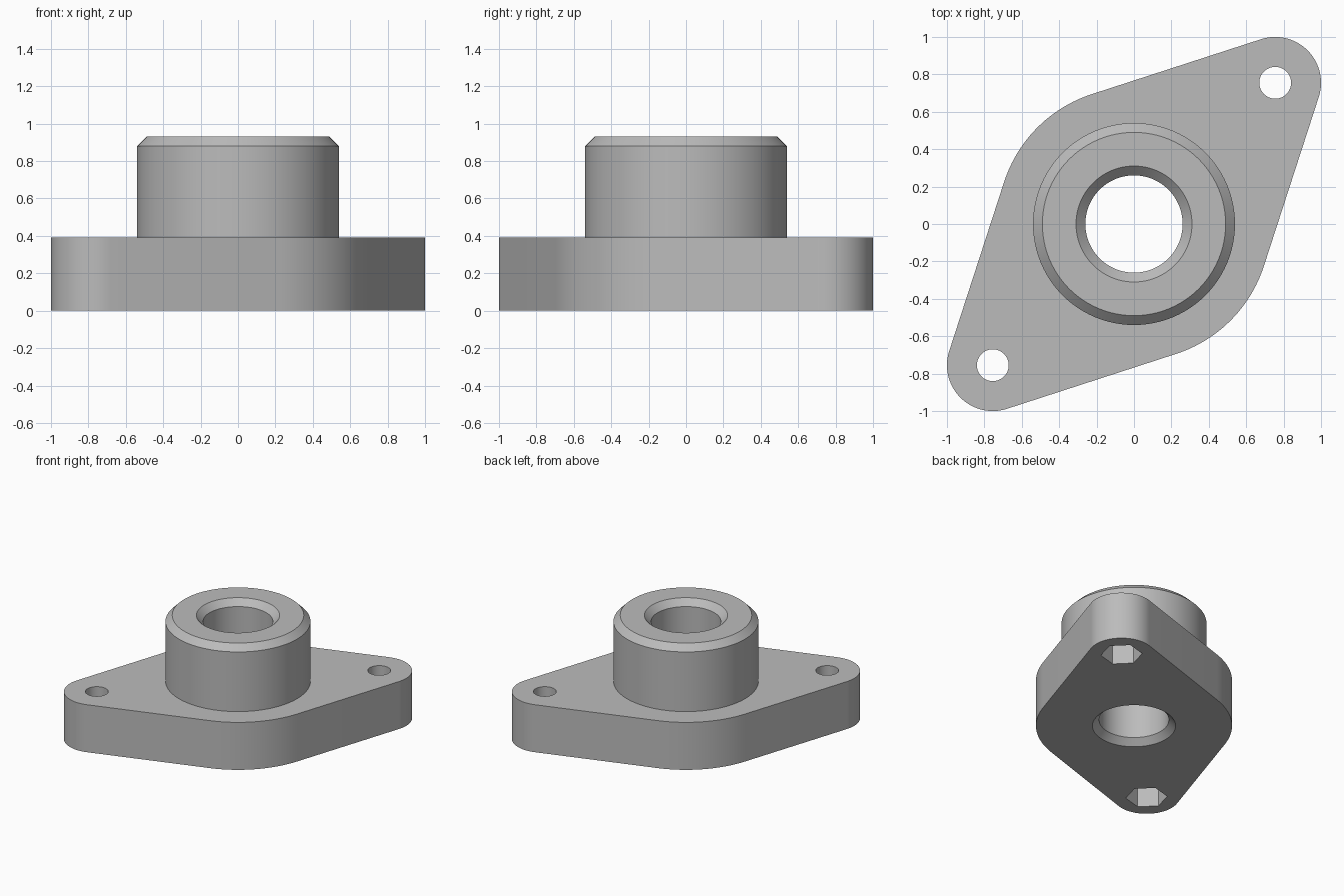
import bpy, bmesh
from math import pi, cos, sin, asin, radians, hypot

cube = bpy.data.objects.get("Cube")
if cube:
    bpy.data.objects.remove(cube, do_unlink=True)

FLANGE_H, TOP, CHAMFER = 0.39, 0.93, 0.05
HUB_R, BORE_R = 0.54, 0.26
MID_R, END_R, END = 0.73, 0.245, 0.755
HOLE_R, NUT_R, NUT_DEPTH = 0.085, 0.155, 0.2
SEGS = 96

grey = bpy.data.materials.new("light grey")
grey.use_nodes = True
grey.diffuse_color = (0.5, 0.5, 0.5, 1)
grey.node_tree.nodes["Principled BSDF"].inputs["Base Color"].default_value = grey.diffuse_color


def arc(x, y, r, start, end, n):
    return [(x + r * cos(start + (end - start) * i / n),
             y + r * sin(start + (end - start) * i / n)) for i in range(n + 1)]


def loft(name, rings):
    """Closed solid through matching rings of (points, z)."""
    bm = bmesh.new()
    loops = [[bm.verts.new((x, y, z)) for x, y in pts] for pts, z in rings]
    n = len(loops[0])
    for low, high in zip(loops, loops[1:]):
        for i in range(n):
            j = (i + 1) % n
            bm.faces.new((low[i], low[j], high[j], high[i]))
    bm.faces.new(loops[0][::-1])
    bm.faces.new(loops[-1])
    mesh = bpy.data.meshes.new(name)
    bm.to_mesh(mesh)
    bm.free()
    obj = bpy.data.objects.new(name, mesh)
    bpy.context.collection.objects.link(obj)
    mesh.materials.append(grey)
    return obj


def round_solid(name, profile, x=0, y=0, segs=SEGS, turn=0):
    """Round or polygonal solid from a (radius, z) profile."""
    return loft(name, [(arc(x, y, r, turn, turn + 2 * pi, segs)[:-1], z)
                       for r, z in profile])


def combine(target, tool, operation):
    mod = target.modifiers.new(tool.name, "BOOLEAN")
    mod.operation, mod.object, mod.solver = operation, tool, "EXACT"
    bpy.context.view_layer.objects.active = target
    bpy.ops.object.modifier_apply(modifier=mod.name)
    bpy.data.objects.remove(tool, do_unlink=True)


# Flange outline: two lug arcs joined by tangents to the wide middle arcs
lean = asin((MID_R - END_R) / hypot(END, END))
lug = pi / 2 - lean
outline = []
for side, axis in ((1, radians(45)), (-1, radians(225))):
    outline += arc(side * END, side * END, END_R, axis - lug, axis + lug, 32)
    outline += arc(0, 0, MID_R, axis + lug, axis + pi - lug, 24)
body = loft("flange_with_hub", [(outline, 0), (outline, FLANGE_H)])

# Hub with chamfered rim, sunk into the flange
hub = round_solid("hub", [(HUB_R, FLANGE_H / 2), (HUB_R, TOP - CHAMFER),
                          (HUB_R - CHAMFER, TOP)])
combine(body, hub, "UNION")

# Central bore, chamfered at both ends
wide = BORE_R + CHAMFER
bore = round_solid("bore", [(wide, -0.1), (wide, 0), (BORE_R, CHAMFER),
                            (BORE_R, TOP - CHAMFER), (wide, TOP), (wide, TOP + 0.1)])
combine(body, bore, "DIFFERENCE")

# Screw holes with hexagonal nut pockets underneath
for c in (END, -END):
    hole = round_solid("screw_hole", [(HOLE_R, -0.1), (HOLE_R, FLANGE_H + 0.1)], c, c, 48)
    combine(body, hole, "DIFFERENCE")
    pocket = round_solid("nut_pocket", [(NUT_R, -0.1), (NUT_R, NUT_DEPTH)], c, c, 6, radians(135))
    combine(body, pocket, "DIFFERENCE")

# Smooth walls, crisp edges
bpy.ops.object.select_all(action="DESELECT")
body.select_set(True)
bpy.context.view_layer.objects.active = body
bpy.ops.object.shade_smooth_by_angle(angle=radians(30))
